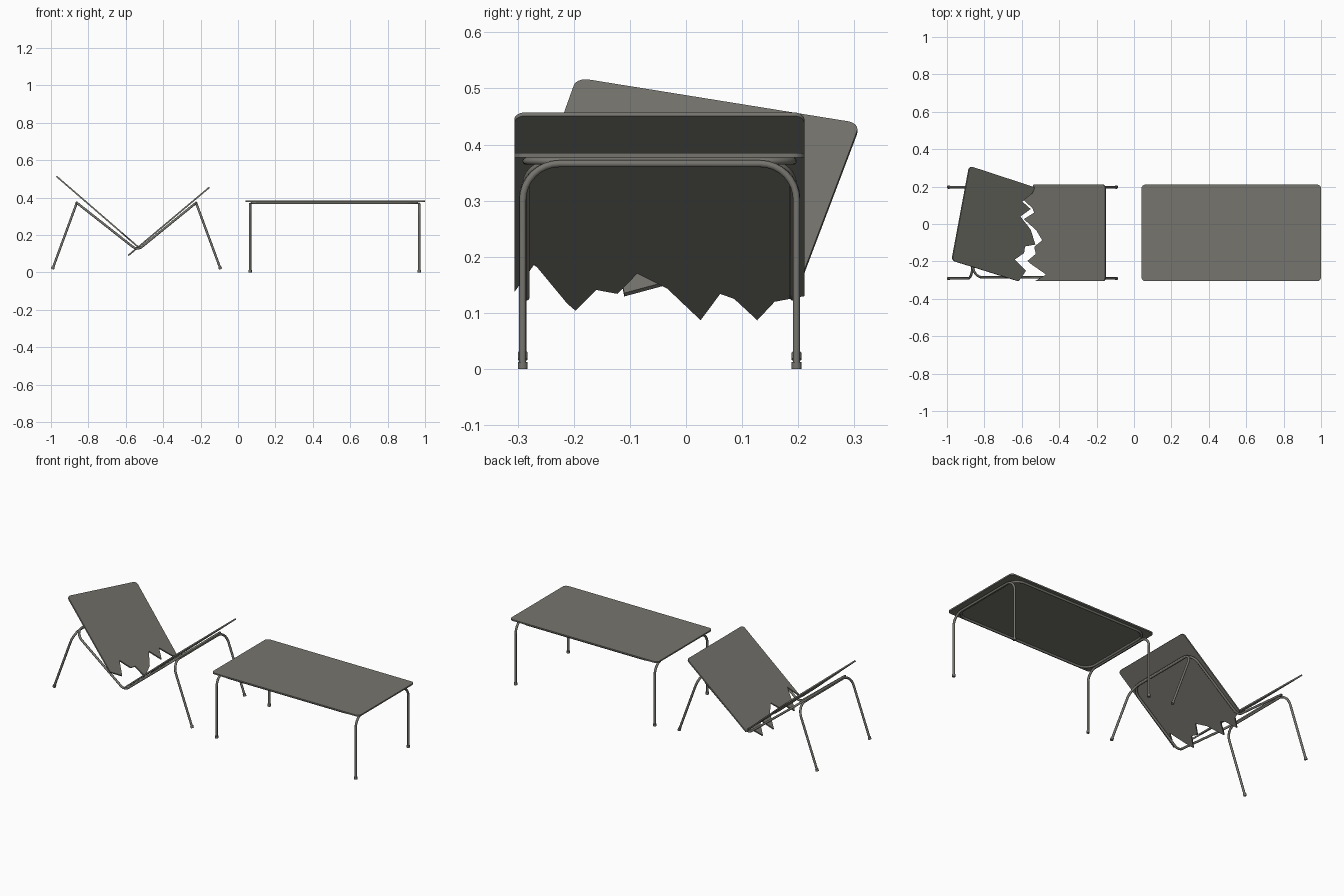
import bpy, bmesh, math
from mathutils import Vector

if "Cube" in bpy.data.objects:
    bpy.data.objects.remove(bpy.data.objects["Cube"])

def material(name, rgb):
    m = bpy.data.materials.new(name)
    m.diffuse_color = (*rgb, 1)
    m.use_nodes = True
    m.node_tree.nodes["Principled BSDF"].inputs["Base Color"].default_value = m.diffuse_color
    return m

GREY = material("warm grey", (0.18, 0.176, 0.155))
R = 0.0065             # tube radius
Y0, Y1 = -0.291, 0.197  # leg positions across the table

def fillet(pts, radii, closed):
    """Round the corners of a polyline in space."""
    pts = [Vector(p) for p in pts]
    n, out = len(pts), []
    for i, p in enumerate(pts):
        r = radii[i]
        if r == 0 or (not closed and i in (0, n - 1)):
            out.append(p)
            continue
        a = (pts[i - 1] - p).normalized()
        b = (pts[(i + 1) % n] - p).normalized()
        half = a.angle(b) / 2
        d = r / math.tan(half)
        c = p + (a + b).normalized() * (r / math.sin(half))
        s, e = p + a * d - c, p + b * d - c
        steps = 8
        th = s.angle(e)
        for k in range(steps + 1):
            t = k / steps
            out.append(c + (s * math.sin((1 - t) * th) + e * math.sin(t * th)) / math.sin(th))
    return out

def smooth(ob):
    bpy.ops.object.select_all(action='DESELECT')
    ob.select_set(True)
    bpy.context.view_layer.objects.active = ob
    if ob.type == 'CURVE':
        bpy.ops.object.convert(target='MESH')
        ob = bpy.context.view_layer.objects.active
    bpy.ops.object.shade_smooth_by_angle(angle=math.radians(40))

def tube(name, pts, closed=False):
    cu = bpy.data.curves.new(name, 'CURVE')
    cu.dimensions = '3D'
    cu.bevel_depth = R
    cu.bevel_resolution = 3
    cu.use_fill_caps = True
    sp = cu.splines.new('POLY')
    sp.points.add(len(pts) - 1)
    for q, p in zip(sp.points, pts):
        q.co = (*p, 1)
    sp.use_cyclic_u = closed
    cu.materials.append(GREY)
    ob = bpy.data.objects.new(name, cu)
    bpy.context.collection.objects.link(ob)
    smooth(ob)

def foot(name, end, up):
    up = Vector(up).normalized()
    bpy.ops.mesh.primitive_cylinder_add(vertices=16, radius=0.0088, depth=0.013,
                                        location=Vector(end) + up * 0.0065)
    ob = bpy.context.object
    ob.rotation_euler = up.to_track_quat('Z', 'Y').to_euler()
    ob.name = name
    ob.data.materials.append(GREY)
    smooth(ob)

def leg_hoop(name, bottom, top):
    """U-shaped leg pair; bottom and top are (x, z)."""
    (xb, zb), (xt, zt) = bottom, top
    pts = [(xb, Y0, zb), (xt, Y0, zt), (xt, Y1, zt), (xb, Y1, zb)]
    tube(name, fillet(pts, [0, 0.065, 0.065, 0], False))
    for side, y in (("front", Y0), ("back", Y1)):
        foot(f"{name}_{side}_foot", (xb, y, zb), (xt - xb, 0, zt - zb))

def panel(name, xy, radii, height, slope, t=0.008):
    """Flat board on the plane z = height + slope * x."""
    nrm = Vector((-slope, 0, 1)).normalized()
    pts = fillet([(x, y, height + slope * x) for x, y in xy], radii, True)
    bm = bmesh.new()
    f = bm.faces.new([bm.verts.new(p - nrm * t / 2) for p in pts])
    ext = bmesh.ops.extrude_face_region(bm, geom=[f])
    bmesh.ops.translate(bm, vec=nrm * t,
                        verts=[g for g in ext['geom'] if isinstance(g, bmesh.types.BMVert)])
    bmesh.ops.recalc_face_normals(bm, faces=bm.faces)
    me = bpy.data.meshes.new(name)
    bm.to_mesh(me)
    bm.free()
    me.materials.append(GREY)
    bpy.context.collection.objects.link(bpy.data.objects.new(name, me))

# Intact table
panel("table_top", [(0.04, -0.306), (1.0, -0.306), (1.0, 0.211), (0.04, 0.211)],
      [0.022] * 4, 0.381, 0)
leg_hoop("table_left_legs", (0.065, 0), (0.065, 0.366))
leg_hoop("table_right_legs", (0.969, 0), (0.969, 0.366))
RY0, RY1 = -0.285, 0.191
tube("table_rail", fillet([(0.075, RY0, 0.3705), (0.959, RY0, 0.3705),
                           (0.959, RY1, 0.3705), (0.075, RY1, 0.3705)], [0.065] * 4, True), True)

# Collapsed table: splayed legs and folded rail
leg_hoop("broken_left_legs", (-0.992, 0.017), (-0.864, 0.366))
leg_hoop("broken_right_legs", (-0.093, 0.017), (-0.222, 0.366))
rail = [(-0.862, RY0, 0.372), (-0.538, RY0, 0.117), (-0.224, RY0, 0.372),
        (-0.224, RY1, 0.372), (-0.538, RY1, 0.117), (-0.862, RY1, 0.372)]
tube("broken_rail", fillet(rail, [0.065, 0.04, 0.065, 0.065, 0.04, 0.065], True), True)

# Right half of the snapped top, torn edge given as (y, z)
k = 0.84
torn = [(-0.306, 0.14), (-0.27, 0.19), (-0.212, 0.12), (-0.197, 0.107), (-0.16, 0.144),
        (-0.122, 0.137), (-0.087, 0.173), (-0.033, 0.146), (0.026, 0.09), (0.061, 0.137),
        (0.086, 0.128), (0.127, 0.09), (0.158, 0.123), (0.211, 0.133)]
edge = [(-0.575 + (z - 0.1) / k, y) for y, z in reversed(torn)]
panel("broken_top_right", edge + [(-0.153, -0.306), (-0.153, 0.211)],
      [0] * len(edge) + [0.02, 0.02], 0.1 + 0.575 * k, k)

# Left half, twisted on its slope, torn edge given as (x, y)
edge = [(-0.618, -0.306), (-0.58, -0.25), (-0.64, -0.19), (-0.59, -0.155), (-0.585, -0.12),
        (-0.53, -0.11), (-0.555, -0.03), (-0.61, 0.04), (-0.555, 0.08), (-0.60, 0.12),
        (-0.545, 0.165), (-0.532, 0.196)]
k = -0.865
panel("broken_top_left", edge + [(-0.88, 0.31), (-0.974, -0.195)],
      [0] * len(edge) + [0.022, 0.022], 0.513 + k * 0.97, k)
